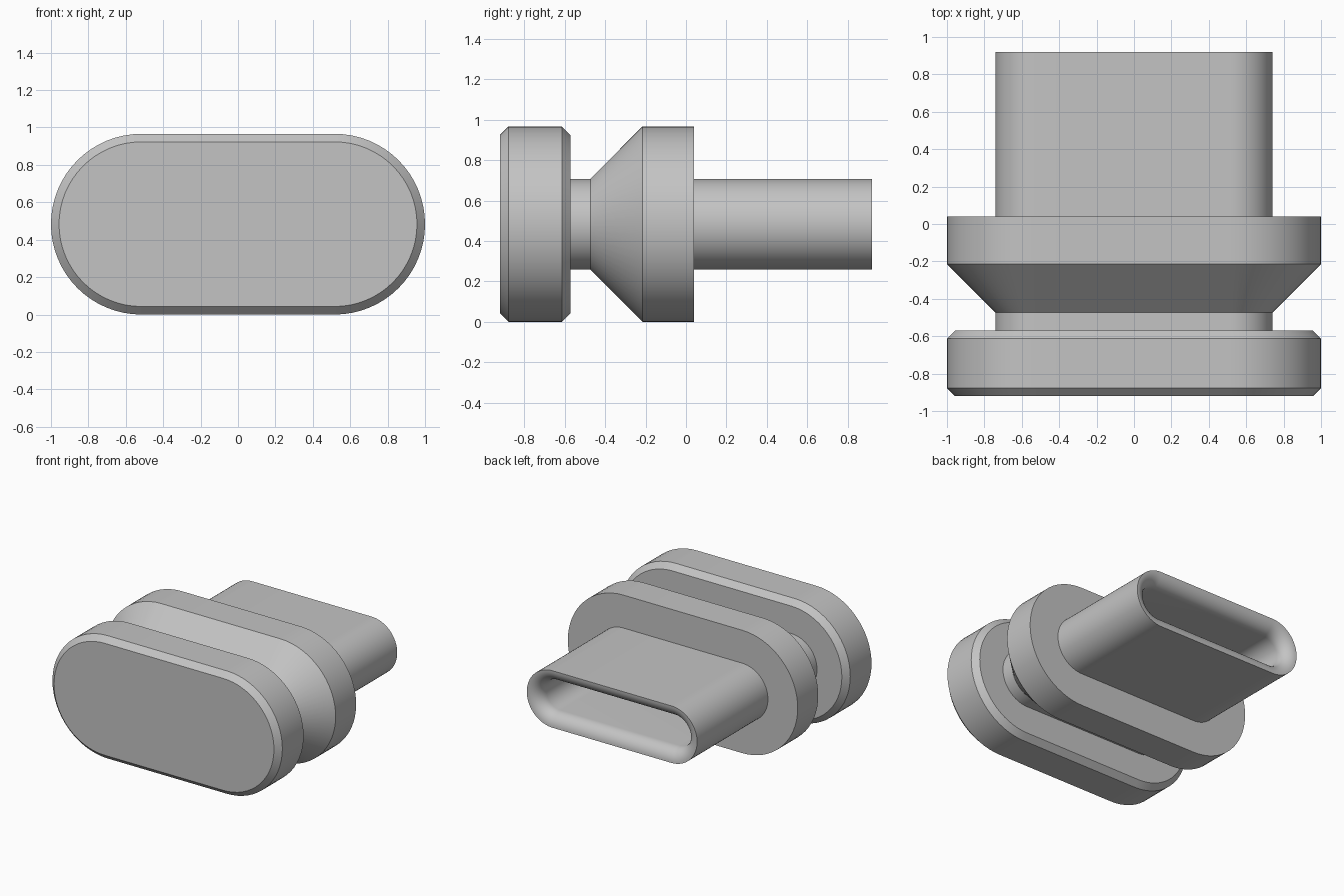
import bpy
import bmesh
import math

if "Cube" in bpy.data.objects:
    bpy.data.objects.remove(bpy.data.objects["Cube"], do_unlink=True)

GREY = 0.55
HALF = 0.517       # half length of the straight sides
OUTER = 0.483      # radius of the wide parts, also their centre height
INNER = 0.224      # radius of the narrow parts
BEVEL = 0.043
ARC = 32           # segments per round end

material = bpy.data.materials.new("plain grey")
material.use_nodes = True
material.diffuse_color = (GREY, GREY, GREY, 1)
material.node_tree.nodes["Principled BSDF"].inputs["Base Color"].default_value = (GREY, GREY, GREY, 1)


def stadium(radius, y):
    """Points of a horizontal capsule outline at depth y."""
    points = []
    for side in (1, -1):
        for i in range(ARC + 1):
            a = math.pi * (i / ARC - 0.5)
            points.append((side * (HALF + radius * math.cos(a)), y,
                           OUTER + side * radius * math.sin(a)))
    return points


def loft(name, profile, capped=True):
    """Skin capsule outlines given as (radius, y) pairs."""
    bm = bmesh.new()
    rings = [[bm.verts.new(p) for p in stadium(r, y)] for r, y in profile]
    for a, b in zip(rings, rings[1:]):
        for i in range(len(a)):
            j = (i + 1) % len(a)
            bm.faces.new((a[i], a[j], b[j], b[i]))
    if capped:
        bm.faces.new(rings[0])
        bm.faces.new(rings[-1])
    bmesh.ops.recalc_face_normals(bm, faces=bm.faces)
    mesh = bpy.data.meshes.new(name)
    bm.to_mesh(mesh)
    bm.free()
    mesh.materials.append(material)
    obj = bpy.data.objects.new(name, mesh)
    bpy.context.collection.objects.link(obj)
    bpy.ops.object.select_all(action="DESELECT")
    obj.select_set(True)
    bpy.context.view_layer.objects.active = obj
    bpy.ops.object.shade_smooth_by_angle(angle=math.radians(30))
    return obj


# Front cap with bevelled rims
loft("front_cap", [(OUTER - BEVEL, -0.92), (OUTER, -0.92 + BEVEL),
                   (OUTER, -0.57 - BEVEL), (OUTER - BEVEL, -0.57)])

# Narrow neck between cap and collar
loft("neck", [(INNER, -0.59), (INNER, -0.47)])

# Collar flaring out from the neck
loft("collar", [(INNER, -0.473), (OUTER, -0.215), (OUTER, 0.04)])

# Hollow plug: outer wall, rounded mouth, inner wall; closed as a ring
LIP = 0.1
STEPS = 10
shell = [(INNER, 0.02), (INNER, 0.92)]
for i in range(1, STEPS + 1):
    a = math.pi / 2 * i / STEPS
    shell.append((INNER - LIP * math.sin(a), 0.92 - LIP * (1 - math.cos(a))))
shell += [(INNER - LIP, 0.02), (INNER, 0.02)]
loft("plug_shell", shell, capped=False)
